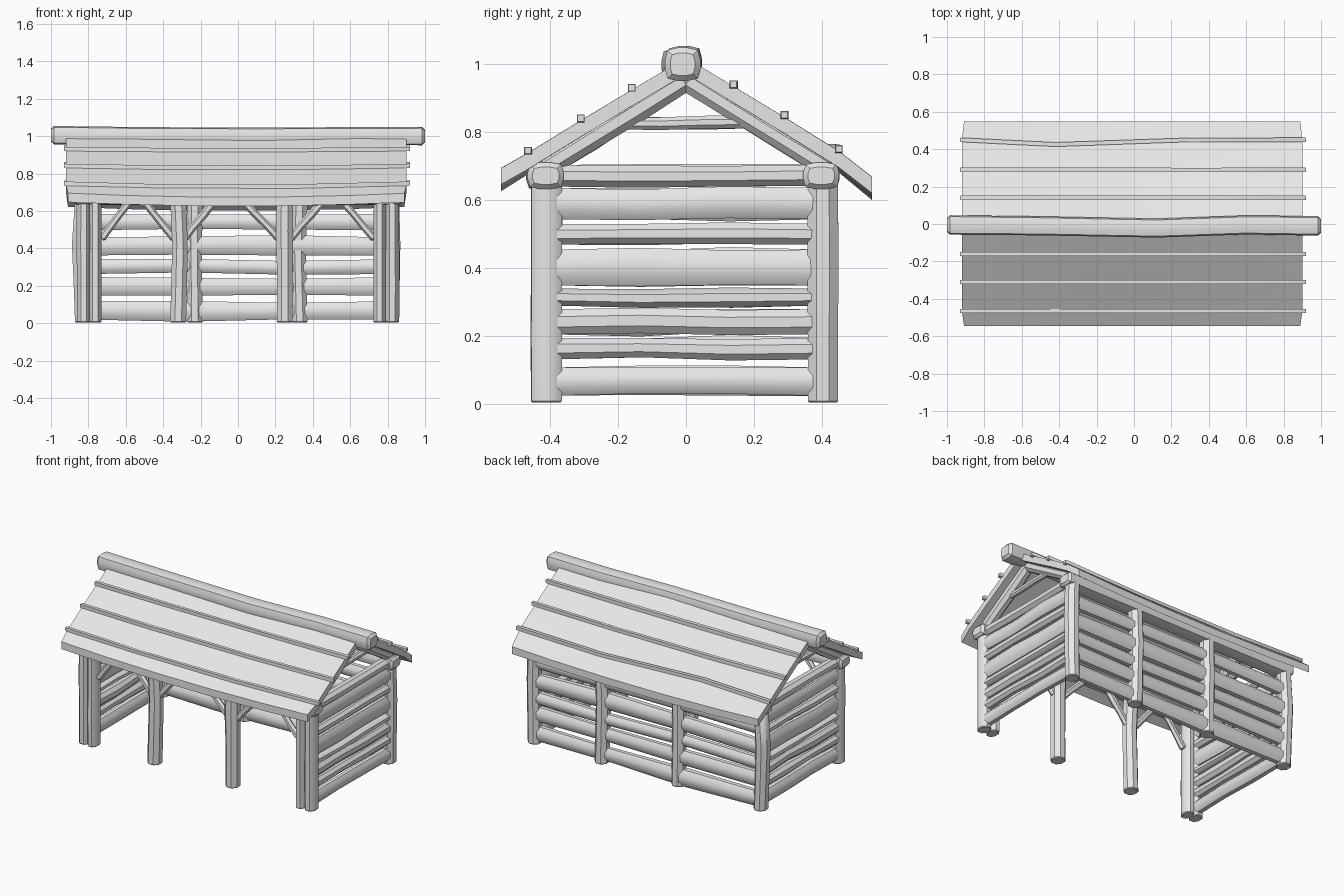
import bpy, bmesh, math, random
from mathutils import Vector

if "Cube" in bpy.data.objects:
    bpy.data.objects.remove(bpy.data.objects["Cube"])

random.seed(4)
mat = bpy.data.materials.new("pale grey wood")
mat.diffuse_color = (0.8, 0.8, 0.8, 1)
mat.use_nodes = True
mat.node_tree.nodes["Principled BSDF"].inputs["Base Color"].default_value = mat.diffuse_color


def finish(bm, name, angle=40):
    bmesh.ops.recalc_face_normals(bm, faces=bm.faces)
    me = bpy.data.meshes.new(name)
    bm.to_mesh(me)
    bm.free()
    me.materials.append(mat)
    ob = bpy.data.objects.new(name, me)
    bpy.context.collection.objects.link(ob)
    bpy.context.view_layer.objects.active = ob
    ob.select_set(True)
    bpy.ops.object.shade_smooth_by_angle(angle=math.radians(angle))
    ob.select_set(False)
    return ob


def log(name, pts, r, sides=8, wob=0.004, chamfer=0.008, square=0.0):
    """Hewn log through pts, with chamfered ends; r is (width, height) or one number."""
    rw, rh = r if isinstance(r, tuple) else (r, r)
    pts = [Vector(p) for p in pts]
    if len(pts) == 2:   # add gently bent middle stations
        a, b = pts
        j = lambda: Vector([random.uniform(-wob, wob) for _ in range(3)])
        pts = [a, a.lerp(b, 0.33) + j(), a.lerp(b, 0.66) + j(), b]
    d = (pts[-1] - pts[0]).normalized()
    side = d.cross(Vector((0, 0, 1)))
    side = Vector((1, 0, 0)) if side.length < 0.3 else side.normalized()
    up = side.cross(d)
    c = min(chamfer, rw * 0.5, rh * 0.5)
    st = [(pts[0], -c), (pts[0] + d * c, 0)]
    st += [(p, random.uniform(-wob, wob)) for p in pts[1:-1]]
    st += [(pts[-1] - d * c, 0), (pts[-1], -c)]
    bm = bmesh.new()
    rings = []
    for p, dr in st:
        ring = []
        for i in range(sides):
            t = 2 * math.pi * (i + 0.5) / sides
            k = 1 + square * (1 / max(abs(math.cos(t)), abs(math.sin(t))) - 1)
            ring.append(bm.verts.new(p + side * math.cos(t) * (rw + dr) * k
                                     + up * math.sin(t) * (rh + dr) * k))
        rings.append(ring)
    for q, s in zip(rings, rings[1:]):
        for i in range(sides):
            bm.faces.new((q[i], q[(i + 1) % sides], s[(i + 1) % sides], s[i]))
    bm.faces.new(rings[0])
    bm.faces.new(rings[-1])
    return finish(bm, name)


# Roof cross-section, front eave and back eave differ a little
FRONT = [(0, 1.02), (-0.16, 0.925), (-0.31, 0.835), (-0.465, 0.74), (-0.545, 0.695)]
BACK = [(0, 1.02), (0.14, 0.935), (0.29, 0.845), (0.45, 0.745), (0.547, 0.67)]


def roof_sheet(name, prof, thick=0.048):
    xs = [-0.92, -0.6, -0.2, 0.2, 0.6, 0.9]
    bm = bmesh.new()
    grids = []
    for dz in (0, -thick):
        grid = []
        for x in xs:
            sag = 0.022 * (1 - (x / 0.92) ** 2)
            grid.append([bm.verts.new((x * (1 - 0.012 * (k == 4)), y, z + dz - sag * k / 4))
                         for k, (y, z) in enumerate(prof)])
        grids.append(grid)
    nx, nk = len(xs), len(prof)
    for g in grids:
        for i in range(nx - 1):
            for k in range(nk - 1):
                bm.faces.new((g[i][k], g[i + 1][k], g[i + 1][k + 1], g[i][k + 1]))
    t, b = grids
    for k in range(nk - 1):          # gable edges
        for i in (0, nx - 1):
            bm.faces.new((t[i][k], t[i][k + 1], b[i][k + 1], b[i][k]))
    for i in range(nx - 1):          # eave and ridge edges
        for k in (0, nk - 1):
            bm.faces.new((t[i][k], t[i + 1][k], b[i + 1][k], b[i][k]))
    return finish(bm, name, 30)


for label, prof in (("front", FRONT), ("back", BACK)):
    roof_sheet("roof_sheet_" + label, prof)
    for k in (1, 2, 3):              # battens across the sheet
        y, z = prof[k]
        s = 0.022 * k / 4
        dy = -0.025 if (label == "back" and k == 3) else 0
        log("roof_batten_" + label, [(-0.93, y, z + 0.006),
            (-0.42, y + dy, z + 0.006 - s * 0.8 - dy * 0.65),
            (0.3, y, z + 0.006 - s * 0.9), (0.92, y, z + 0.006)],
            0.016, sides=4, wob=0.002, chamfer=0.003)

# Ridge log
log("ridge_log", [(-1, -0.005, 1.005), (-0.5, -0.01, 1.0), (0.12, -0.022, 0.998),
                  (0.6, -0.005, 1.0), (1, -0.01, 1.0)], (0.053, 0.05), sides=12,
    wob=0.002, chamfer=0.016, square=0.45)

# Wall plates along the eaves
for y in (-0.413, 0.398):
    log("wall_plate", [(-0.88, y, 0.672), (0.88, y, 0.672)], (0.054, 0.04),
        sides=12, chamfer=0.014, square=0.45)


def post(name, x, y, bend=(0, 0), r=0.046):
    log(name, [(x, y, 0.004), (x + bend[0] * 0.5, y, 0.2), (x + bend[0], y + bend[1], 0.42),
               (x, y, 0.66)], (r, 0.048), wob=0.002, chamfer=0.005)


# Corner posts
post("front_corner_post", -0.825, -0.41, r=0.04)
post("front_corner_post", 0.825, -0.41, r=0.04)
post("back_corner_post", -0.83, 0.403, (-0.015, 0), r=0.045)
post("back_corner_post", 0.82, 0.403, (0.005, 0), r=0.045)
# Doorway posts beside the corners and in the open front
post("door_post", -0.763, -0.412, r=0.036)
post("door_post", 0.757, -0.412, r=0.036)
post("front_post", -0.32, -0.41, (0.01, 0))
post("front_post", 0.25, -0.41)
log("front_post_lean", [(0.25, -0.41, 0.3), (0.25, -0.41, 0.66)], 0.046)
# Back wall posts
post("back_post", -0.23, 0.403, (-0.005, 0))
post("back_post", 0.33, 0.403, (-0.01, 0))

# Diagonal braces under the front plate
for x0, x1 in ((-0.73, -0.58), (-0.34, -0.5), (-0.29, -0.13), (0.22, 0.03),
               (0.28, 0.45), (0.73, 0.56)):
    log("front_brace", [(x0, -0.41, 0.45), (x1, -0.41, 0.65)], 0.021, sides=6, wob=0.002)

# Back wall logs
for z, r in ((0.068, 0.053), (0.197, 0.053), (0.302, 0.043), (0.41, 0.052), (0.54, 0.047)):
    log("back_wall_log", [(-0.82, 0.4, z), (0.82, 0.4, z)], (0.036, r), wob=0.007)

# Side walls, tie beams, gable frames
WALL = ((0.066, 0.045), (0.163, 0.034), (0.242, 0.04), (0.315, 0.027),
        (0.402, 0.057), (0.5, 0.033), (0.59, 0.05))
for sx, side in ((-1, "left"), (1, "right")):
    x = sx * 0.82
    for z, r in WALL:
        log(side + "_wall_log", [(x, -0.4, z), (x, 0.4, z)], (0.035, r), wob=0.005)
    log(side + "_tie_beam", [(x, -0.42, 0.672), (x, 0.41, 0.674)], (0.04, 0.034))
    log(side + "_collar_tie", [(x, -0.22, 0.826), (x, 0.22, 0.83)], 0.019, wob=0.002)
for x in (-0.82, 0.82):
    for sy in (-1, 1):
        log("rafter", [(x, sy * 0.42, 0.695), (x, 0, 0.955)], 0.036, wob=0.003)
